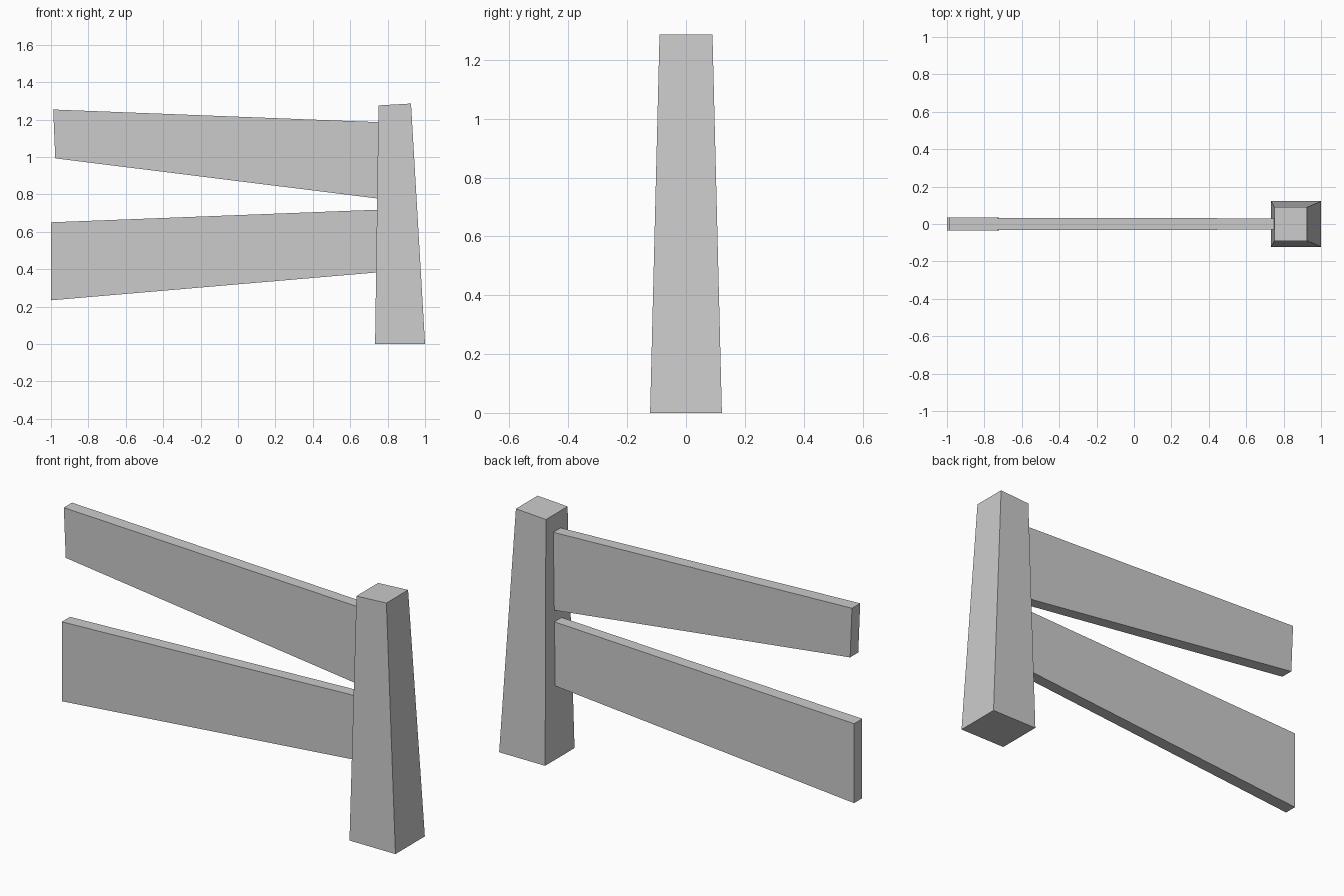
import bpy
import bmesh

if "Cube" in bpy.data.objects:
    bpy.data.objects.remove(bpy.data.objects["Cube"])


def loft(name, start, end):
    """Closed solid between two matching four-sided end sections."""
    bm = bmesh.new()
    a = [bm.verts.new(p) for p in start]
    b = [bm.verts.new(p) for p in end]
    bm.faces.new(a)
    bm.faces.new(b)
    for i in range(4):
        j = (i + 1) % 4
        bm.faces.new((a[i], a[j], b[j], b[i]))
    bmesh.ops.recalc_face_normals(bm, faces=bm.faces[:])
    mesh = bpy.data.meshes.new(name)
    bm.to_mesh(mesh)
    bm.free()
    obj = bpy.data.objects.new(name, mesh)
    bpy.context.collection.objects.link(obj)
    return obj


def post_section(left, right, half):
    """Section of the post; left and right are (x, z)."""
    return [(x, y, z) for (x, z), y in
            ((left, -half), (right, -half), (right, half), (left, half))]


def rail_section(low, high, half):
    """End of a rail; low and high are (x, z)."""
    return [(x, y, z) for (x, z), y in
            ((low, -half), (low, half), (high, half), (high, -half))]


# Tapered post with a slightly tilted top
loft("post",
     post_section((0.733, 0), (1.0, 0), 0.122),
     post_section((0.751, 1.276), (0.925, 1.286), 0.09))

# Rails: free end on the left, right end set a little into the post
rails = {
    "upper_rail": ((-0.977, 0.993), (-0.988, 1.254), (0.765, 0.776), (0.765, 1.186)),
    "lower_rail": ((-1.0, 0.234), (-1.0, 0.651), (0.765, 0.385), (0.765, 0.719)),
}
for name, (low_l, high_l, low_r, high_r) in rails.items():
    loft(name, rail_section(low_l, high_l, 0.034), rail_section(low_r, high_r, 0.03))
